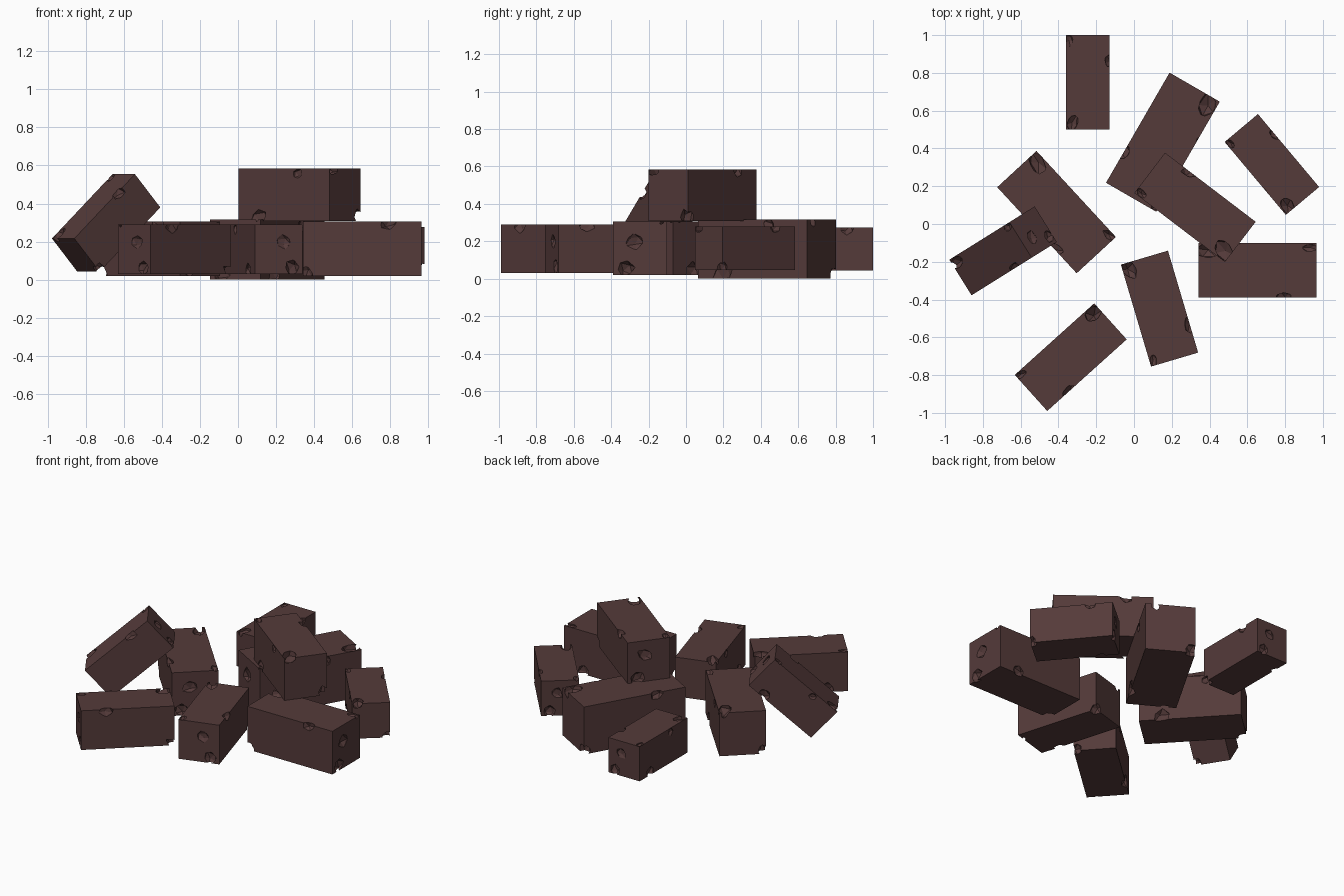
import bpy, bmesh, random
from math import radians
from mathutils import Vector, Matrix

if "Cube" in bpy.data.objects:
    bpy.data.objects.remove(bpy.data.objects["Cube"])

random.seed(7)
mat = bpy.data.materials.new("dark_brick")
mat.diffuse_color = (0.09, 0.043, 0.042, 1)
mat.use_nodes = True
mat.node_tree.nodes["Principled BSDF"].inputs["Base Color"].default_value = mat.diffuse_color

# Chips in brick half-extent units: x, y, z, then chip size along x, y, z (share of brick height)
CHIPS = [
    (-0.86, 0.70, 1.00, 0.26, 0.17, 0.20), (0.90, 0.84, 1.02, 0.16, 0.09, 0.10),
    (0.45, -1.00, 0.95, 0.19, 0.13, 0.15), (-0.95, -0.85, -0.90, 0.16, 0.15, 0.20),
    (0.55, 1.00, -0.85, 0.20, 0.12, 0.17), (1.00, -0.55, -0.75, 0.13, 0.18, 0.17),
    (1.00, -0.20, 0.30, 0.09, 0.20, 0.16), (-0.30, 1.02, 0.80, 0.13, 0.08, 0.12),
]


def mesh_object(name, bm):
    me = bpy.data.meshes.new(name)
    bm.to_mesh(me)
    bm.free()
    ob = bpy.data.objects.new(name, me)
    bpy.context.collection.objects.link(ob)
    return ob


def brick(name, centre, size, yaw, flip=(1, 1, 1), pitch=0):
    half = Vector(size) / 2
    # plain block
    bm = bmesh.new()
    bmesh.ops.create_cube(bm, size=1, matrix=Matrix.Diagonal((*size, 1)))
    ob = mesh_object(name, bm)
    # jagged chip cutters around edges and corners
    bm = bmesh.new()
    for x, y, z, *s in CHIPS:
        pos = Vector([c * f * h for c, f, h in zip((x, y, z), flip, half)])
        spin = Matrix.Rotation(random.uniform(-0.4, 0.4), 4, Vector((x, y, z)).normalized())
        scale = Matrix.Diagonal((*[v * size[2] for v in s], 1))
        new = bmesh.ops.create_icosphere(bm, subdivisions=1, radius=1,
                                         matrix=Matrix.Translation(pos) @ spin @ scale)
        for v in new["verts"]:
            v.co = pos + (v.co - pos) * random.uniform(0.7, 1.15)
    cutter = mesh_object(name + "_cutter", bm)
    cutter.hide_render = True
    mod = ob.modifiers.new("chips", 'BOOLEAN')
    mod.operation = 'DIFFERENCE'
    mod.solver = 'EXACT'
    mod.object = cutter
    deps = bpy.context.evaluated_depsgraph_get()
    result = bpy.data.meshes.new_from_object(ob.evaluated_get(deps))
    ob.modifiers.clear()
    ob.data = result
    bpy.data.objects.remove(cutter)
    result.materials.clear()
    result.materials.append(mat)
    ob.location = centre
    ob.rotation_euler = (0, radians(-pitch), radians(yaw))


# loose bricks lying flat on the ground
brick("brick_back", (-0.245, 0.75, 0.16), (0.50, 0.23, 0.23), 90)
brick("brick_large", (0.153, 0.433, 0.158), (0.673, 0.307, 0.315), 60, (-1, -1, 1))
brick("brick_right", (0.73, 0.315, 0.162), (0.504, 0.23, 0.232), -50, (-1, -1, 1))
brick("brick_front_right", (0.653, -0.245, 0.162), (0.624, 0.288, 0.286), 0)
brick("brick_front", (0.135, -0.448, 0.16), (0.563, 0.26, 0.26), -73.5, (1, -1, 1))
brick("brick_front_left", (-0.335, -0.705, 0.16), (0.566, 0.257, 0.26), 42, (-1, 1, 1))
brick("brick_left", (-0.41, 0.063, 0.162), (0.62, 0.283, 0.286), -47.3)
# brick resting on top, and one leaning against its neighbour
brick("brick_top", (0.323, 0.088, 0.447), (0.603, 0.268, 0.276), -37.3, (-1, -1, 1))
brick("brick_leaning", (-0.693, -0.142, 0.298), (0.505, 0.222, 0.235), 32, (1, 1, 1), 42)
